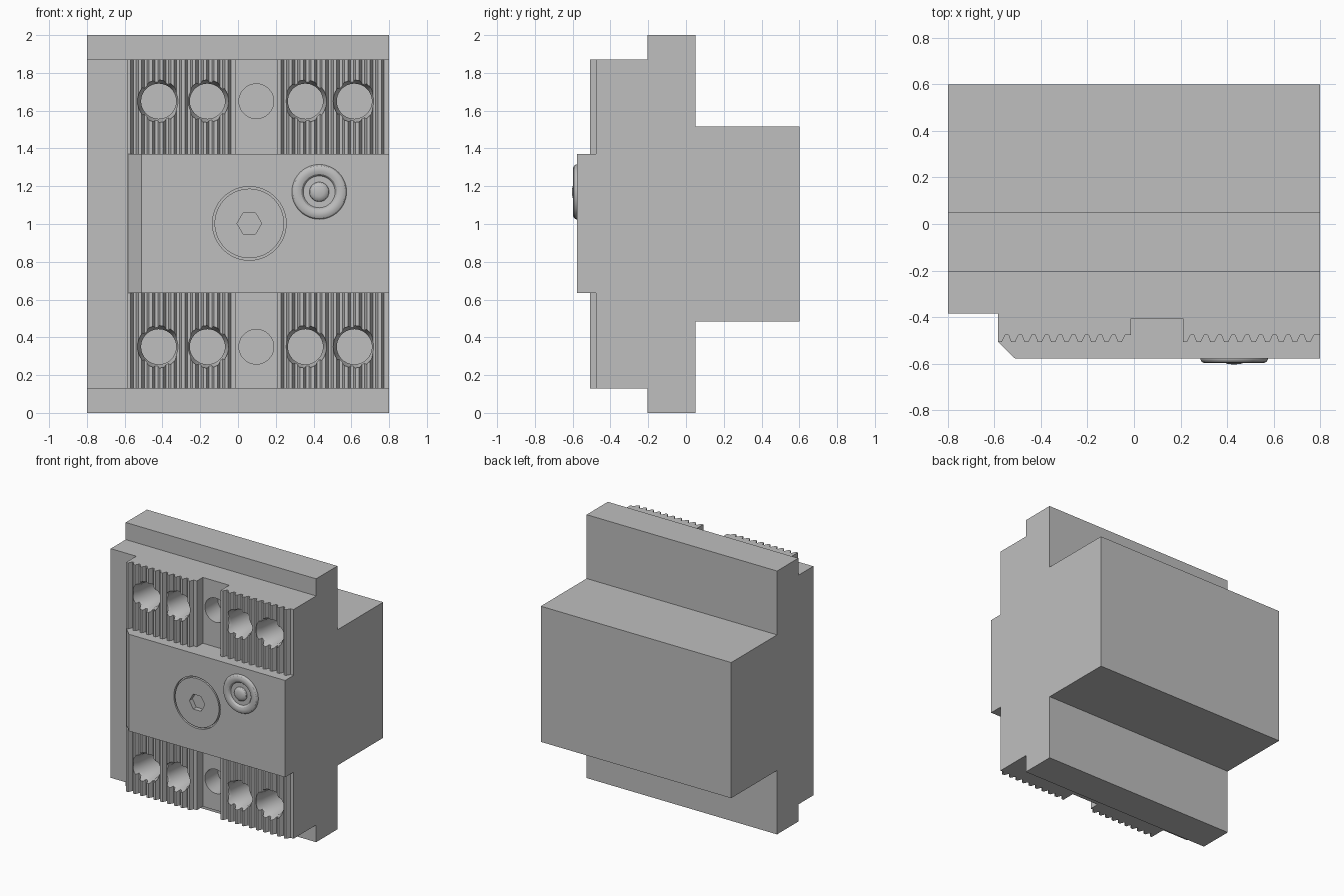
import bpy, bmesh
from math import pi, radians
from mathutils import Vector

cube = bpy.data.objects.get("Cube")
if cube:
    bpy.data.objects.remove(cube, do_unlink=True)

grey = bpy.data.materials.new("light_grey")
grey.use_nodes = True
grey.diffuse_color = (0.52, 0.52, 0.52, 1)
grey.node_tree.nodes["Principled BSDF"].inputs["Base Color"].default_value = grey.diffuse_color


def finish(name, bm):
    bmesh.ops.recalc_face_normals(bm, faces=bm.faces)
    mesh = bpy.data.meshes.new(name)
    bm.to_mesh(mesh)
    bm.free()
    mesh.materials.append(grey)
    obj = bpy.data.objects.new(name, mesh)
    bpy.context.collection.objects.link(obj)
    return obj


def prism(name, points, offset):
    """Extrude a closed outline along the offset vector."""
    bm = bmesh.new()
    face = bm.faces.new([bm.verts.new(p) for p in points])
    geom = bmesh.ops.extrude_face_region(bm, geom=[face], use_keep_orig=True)["geom"]
    moved = [v for v in geom if isinstance(v, bmesh.types.BMVert)]
    bmesh.ops.translate(bm, verts=moved, vec=offset)
    return finish(name, bm)


def lathe(name, profile, x, z, steps=40, closed=False):
    """Spin a (radius, y) profile about an axis along y."""
    bm = bmesh.new()
    verts = [bm.verts.new((x + r, y, z)) for r, y in profile]
    pairs = list(zip(verts, verts[1:]))
    if closed:
        pairs.append((verts[-1], verts[0]))
    edges = [bm.edges.new(p) for p in pairs]
    bmesh.ops.spin(bm, geom=verts + edges, cent=(x, 0, z), axis=(0, 1, 0),
                   angle=2 * pi, steps=steps)
    bmesh.ops.remove_doubles(bm, verts=bm.verts, dist=1e-5)
    return finish(name, bm)


def select(obj):
    bpy.ops.object.select_all(action="DESELECT")
    obj.select_set(True)
    bpy.context.view_layer.objects.active = obj


def combine(target, tool, operation):
    tool.hide_render = True
    mod = target.modifiers.new("combine", "BOOLEAN")
    mod.operation, mod.object, mod.solver = operation, tool, "EXACT"
    select(target)
    bpy.ops.object.modifier_apply(modifier=mod.name)
    bpy.data.objects.remove(tool, do_unlink=True)


def mirrored(half):
    """Complete an upper (y, z) outline below the mid height z = 1."""
    return half + [(y, 2 - z) for y, z in reversed(half)]


# Stepped housing: front body, mounting flange and rear block
side = mirrored([(-0.385, 1.87), (-0.205, 1.87), (-0.205, 2), (0.05, 2),
                 (0.05, 1.515), (0.6, 1.515)])
housing = prism("housing", [(-0.8, y, z) for y, z in side], Vector((1.6, 0, 0)))

# Ribbed terminal panels either side of a plain channel
PEAK, VALLEY, RIBS = -0.507, -0.477, 10


def ribs(x0, x1):
    p = (x1 - x0) / RIBS
    row = []
    for i in range(RIBS):
        x = x0 + i * p
        row += [(x, PEAK), (x + 0.3 * p, PEAK), (x + 0.55 * p, VALLEY), (x + 0.8 * p, VALLEY)]
    return row + [(x1, VALLEY)]


outline = [(-0.585, -0.3)] + ribs(-0.585, -0.012) + [(-0.012, -0.405), (0.21, -0.405)]
outline += ribs(0.21, 0.8) + [(0.8, -0.3)]
panel = prism("terminal_panel", [(x, y, 0.13) for x, y in outline], Vector((0, 0, 1.74)))
combine(housing, panel, "UNION")

# Raised centre band with a chamfered left edge
band = prism("centre_band", [(x, y, 0.635) for x, y in
             [(-0.585, -0.3), (-0.585, -0.505), (-0.512, -0.577), (0.8, -0.577), (0.8, -0.3)]],
             Vector((0, 0, 0.735)))
combine(housing, band, "UNION")

# Countersunk terminal holes and plain channel holes
for z in (0.35, 1.65):
    for x in (-0.42, -0.162, 0.357, 0.616):
        cutter = lathe("terminal_hole", [(0, -0.7), (0.112, -0.7), (0.112, -0.495),
                       (0.093, -0.46), (0.093, -0.25), (0, -0.25)], x, z)
        combine(housing, cutter, "DIFFERENCE")
    cutter = lathe("channel_hole", [(0, -0.7), (0.092, -0.7), (0.092, -0.25), (0, -0.25)], 0.097, z)
    combine(housing, cutter, "DIFFERENCE")

# Dial outline groove and its hexagonal socket
groove = lathe("dial_groove", [(0.184, -0.7), (0.195, -0.7), (0.195, -0.555), (0.184, -0.555)],
               0.06, 1.003, 64, True)
combine(housing, groove, "DIFFERENCE")
socket = lathe("hex_socket", [(0, -0.7), (0.065, -0.7), (0.065, -0.54), (0, -0.54)], 0.06, 1.003, 6)
combine(housing, socket, "DIFFERENCE")

# Round button: rolled ring around a domed centre
button = lathe("button", [(0, -0.57), (0.145, -0.57), (0.145, -0.582), (0.139, -0.592),
               (0.127, -0.598), (0.108, -0.598), (0.094, -0.593), (0.086, -0.583),
               (0.084, -0.579), (0.052, -0.579), (0.05, -0.588), (0.042, -0.596),
               (0.025, -0.602), (0, -0.603)], 0.43, 1.17, 48)

for obj in (housing, button):
    select(obj)
    bpy.ops.object.shade_smooth_by_angle(angle=radians(30))
